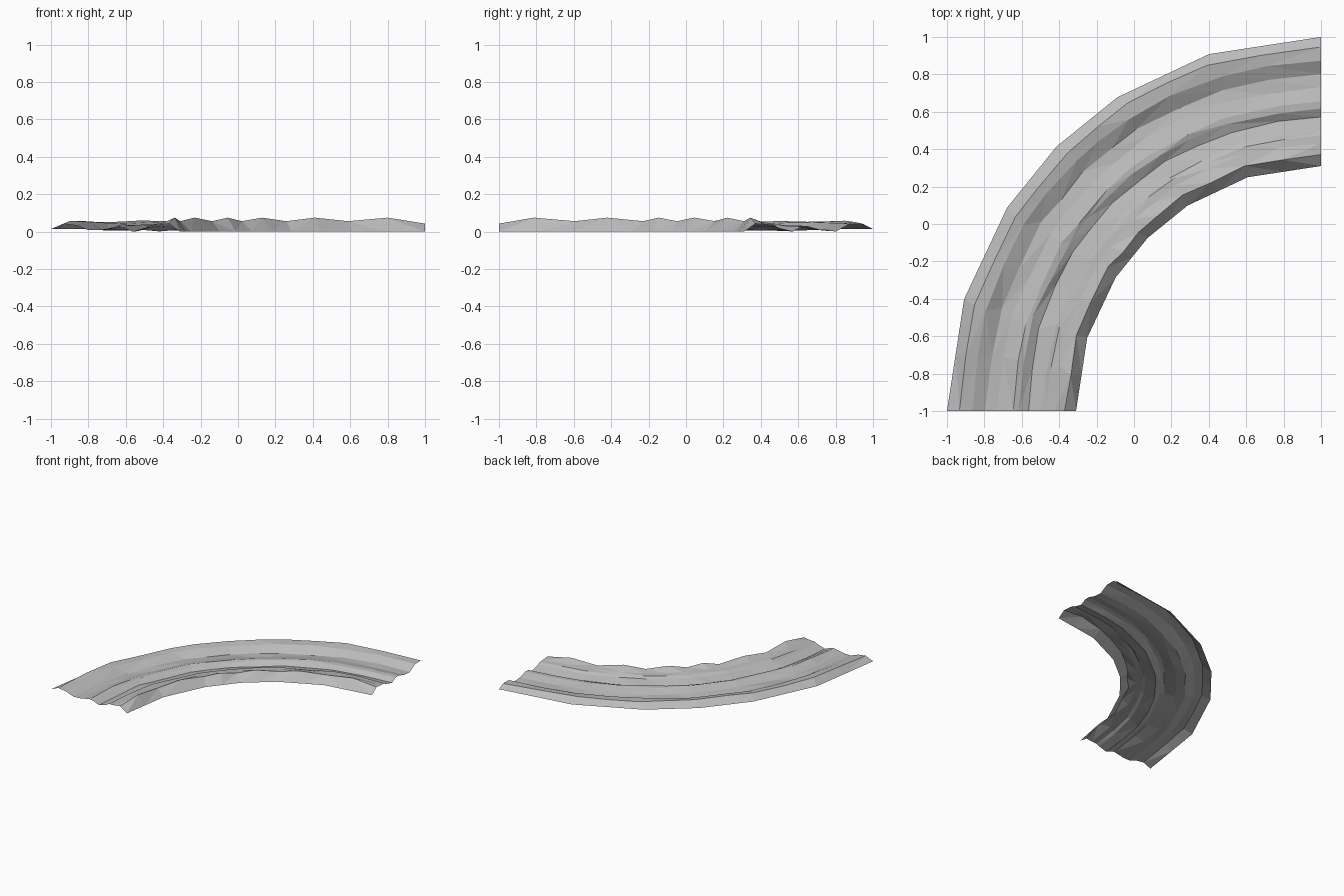
import bpy, bmesh, math, random

random.seed(4)
cube = bpy.data.objects.get("Cube")
if cube:
    bpy.data.objects.remove(cube)

# Packed earth colour
earth = bpy.data.materials.new("grey_earth")
earth.use_nodes = True
colour = (0.5, 0.5, 0.5, 1)
earth.diffuse_color = colour
bsdf = earth.node_tree.nodes["Principled BSDF"]
bsdf.inputs["Base Color"].default_value = colour
bsdf.inputs["Roughness"].default_value = 0.9

# Cross-section: radius, height, and how far the row may wander
PROFILE = [
    (2.00, 0.022, 0.0),     # outer edge
    (1.94, 0.064, 0.008),   # outer bank crest
    (1.87, 0.056, 0.010),
    (1.80, 0.016, 0.008),   # outer wheel rut
    (1.73, 0.020, 0.008),
    (1.65, 0.044, 0.008),   # middle hump
    (1.62, 0.040, 0.006),
    (1.57, 0.013, 0.008),   # inner wheel rut
    (1.49, 0.034, 0.006),
    (1.47, 0.050, 0.005),
    (1.43, 0.056, 0.005),
    (1.37, 0.074, 0.006),   # inner bank crest
    (1.31, 0.008, 0.0),     # inner edge
]
CREST = len(PROFILE) - 2

# Sweep stations: main bends with a station halfway between each pair
bends = [0, 17.4, 33, 45, 57, 72.6, 90]
stations = [(bends[0], 1.0, False)]
for a, b in zip(bends, bends[1:]):
    stations += [((a + b) / 2, math.cos(math.radians((b - a) / 2)), True), (b, 1.0, False)]

# Curved track as an open sheet swept around the corner of the tile
bm = bmesh.new()
rings = []
for angle, chord, halfway in stations:
    at_end = angle in (0, 90)
    ring = []
    for i, (radius, height, wander) in enumerate(PROFILE):
        edge = wander == 0
        scale = chord if edge or i == CREST else (1 + chord) / 2
        r = radius * scale + random.uniform(-wander, wander)
        z = height
        if not edge:
            z += random.uniform(-wander, wander) * 0.6
            if i == CREST:
                z = 0.083 if halfway else 0.064
            if at_end:
                z *= 0.8
        t = math.radians(angle)
        if not (edge or at_end):
            t += random.uniform(-0.02, 0.02)
        ring.append(bm.verts.new((1 - r * math.cos(t), -1 + r * math.sin(t), max(z, 0))))
    rings.append(ring)

for ring, following in zip(rings, rings[1:]):
    for i in range(len(PROFILE) - 1):
        bm.faces.new((ring[i], ring[i + 1], following[i + 1], following[i]))
bmesh.ops.triangulate(bm, faces=bm.faces[:])
bmesh.ops.recalc_face_normals(bm, faces=bm.faces[:])
if sum(f.normal.z for f in bm.faces) < 0:
    bmesh.ops.reverse_faces(bm, faces=bm.faces[:])

# Rest the lowest point on the ground
low = min(v.co.z for v in bm.verts)
for v in bm.verts:
    v.co.z -= low

mesh = bpy.data.meshes.new("curved_track")
bm.to_mesh(mesh)
bm.free()
mesh.materials.append(earth)
track = bpy.data.objects.new("curved_track", mesh)
bpy.context.collection.objects.link(track)
